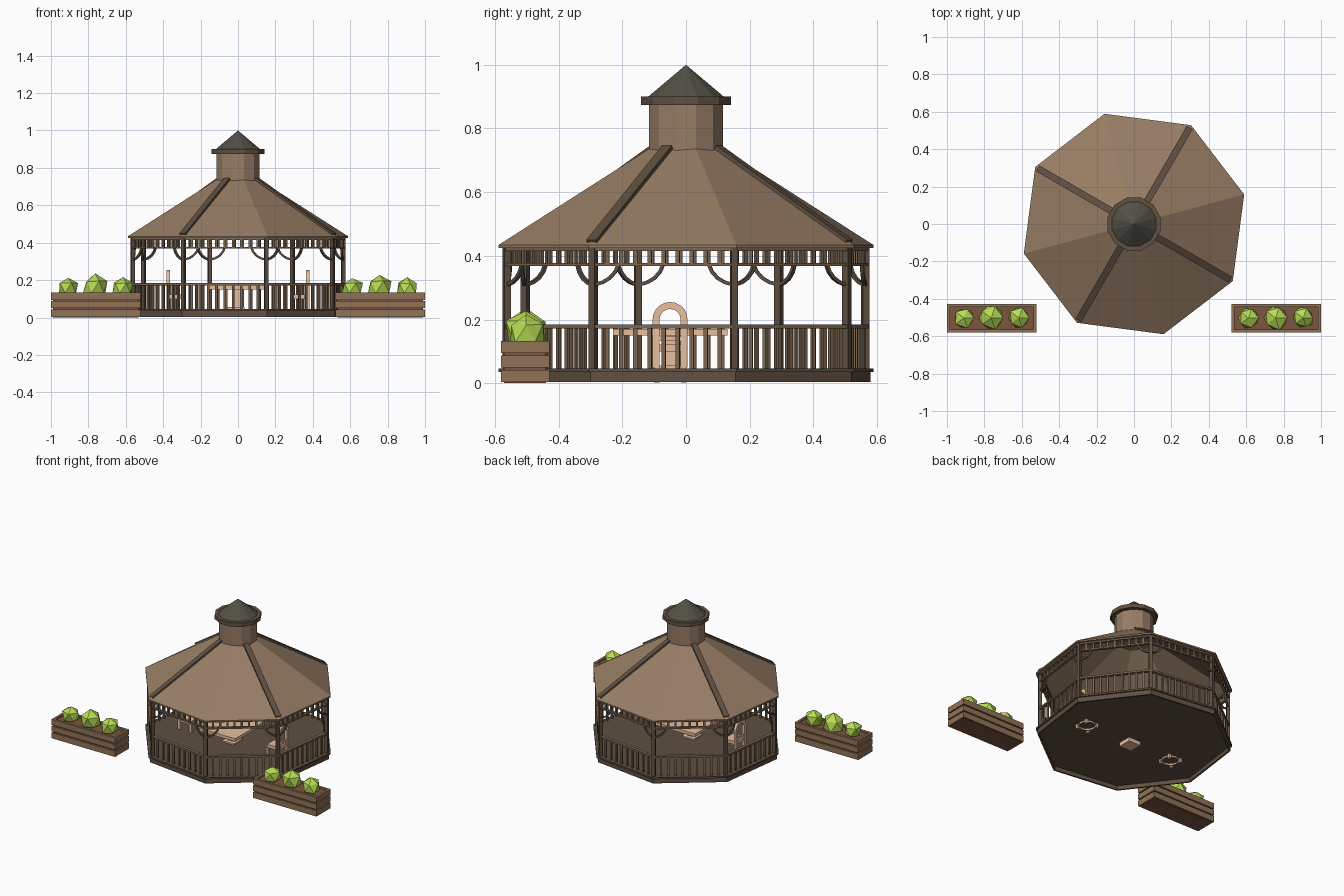
import bpy, bmesh, random
from math import sin, cos, pi, radians
from mathutils import Vector

if "Cube" in bpy.data.objects:
    bpy.data.objects.remove(bpy.data.objects["Cube"])

random.seed(4)


def material(name, r, g, b):
    m = bpy.data.materials.new(name)
    m.diffuse_color = (r, g, b, 1)
    m.use_nodes = True
    m.node_tree.nodes["Principled BSDF"].inputs["Base Color"].default_value = m.diffuse_color
    return m


ROOF = material("roof_brown", 0.31, 0.205, 0.13)
DARK = material("dark_timber", 0.115, 0.08, 0.053)
FRAME = material("rail_timber", 0.20, 0.135, 0.085)
CAP = material("cap_grey", 0.085, 0.08, 0.06)
PALE = material("pale_wood", 0.80, 0.52, 0.34)
CRATE = material("planter_wood", 0.28, 0.17, 0.095)
SOIL = material("soil", 0.20, 0.09, 0.05)
LEAF = material("leaf_green", 0.48, 0.72, 0.09)


def finish(name, bm, mat):
    bmesh.ops.recalc_face_normals(bm, faces=bm.faces)
    mesh = bpy.data.meshes.new(name)
    bm.to_mesh(mesh)
    bm.free()
    ob = bpy.data.objects.new(name, mesh)
    mesh.materials.append(mat)
    bpy.context.collection.objects.link(ob)
    return ob


def corner(k, r, z=0.0, n=8):
    a = radians(15) + 2 * pi * k / n
    return Vector((r * cos(a), r * sin(a), z))


def lathe(name, profile, mat, sides=8):
    """Polygonal body through a closed (radius, z) profile; radius 0 is a pole."""
    bm = bmesh.new()
    rings = [[bm.verts.new(corner(k, r, z, sides)) for k in range(sides)] for r, z in profile]
    n = len(rings)
    for i in range(n):
        a, b = rings[i], rings[(i + 1) % n]
        if profile[i][0] == 0 and profile[(i + 1) % n][0] == 0:
            continue
        for k in range(sides):
            bm.faces.new((a[k], a[(k + 1) % sides], b[(k + 1) % sides], b[k]))
    bmesh.ops.remove_doubles(bm, verts=bm.verts, dist=1e-5)
    return finish(name, bm, mat)


def sweep(bm, pts, side, w, h, closed=False):
    """Rectangular section along a path: w along side, h across it."""
    pts = [Vector(p) for p in pts]
    side = Vector(side).normalized()
    n, rings = len(pts), []
    for i, p in enumerate(pts):
        nxt = pts[(i + 1) % n] if closed else pts[min(i + 1, n - 1)]
        prv = pts[i - 1] if closed else pts[max(i - 1, 0)]
        up = (nxt - prv).normalized().cross(side)
        rings.append([bm.verts.new(p + side * w / 2 * s + up * h / 2 * u)
                      for s, u in ((-1, -1), (1, -1), (1, 1), (-1, 1))])
    for i in range(n if closed else n - 1):
        a, b = rings[i], rings[(i + 1) % n]
        for j in range(4):
            bm.faces.new((a[j], a[(j + 1) % 4], b[(j + 1) % 4], b[j]))
    if not closed:
        bm.faces.new(rings[0])
        bm.faces.new(rings[-1])


def box(bm, x0, x1, y0, y1, z0, z1):
    x, y = (x0 + x1) / 2, (y0 + y1) / 2
    sweep(bm, [(x, y, z0), (x, y, z1)], (1, 0, 0), x1 - x0, y1 - y0)


# Platform (open underneath) and its overhanging floor edge
lathe("platform", [(0, 0.03), (0.588, 0.03), (0.588, 0.003), (0.6, 0.003), (0.6, 0.036), (0, 0.036)], DARK)
lathe("floor_edge", [(0, 0.035), (0.61, 0.035), (0.61, 0.046), (0, 0.046)], DARK)

# Roof shell, cupola drum, cap rim and pointed cap
lathe("roof", [(0.61, 0.424), (0.61, 0.434), (0.122, 0.735), (0.122, 0.721), (0.595, 0.424)], ROOF)
lathe("cupola", [(0, 0.725), (0.12, 0.725), (0.12, 0.876), (0, 0.876)], ROOF, 12)
lathe("cap_rim", [(0, 0.874), (0.146, 0.874), (0.146, 0.901), (0, 0.901)], DARK, 12)
lathe("cap_roof", [(0, 0.9), (0.123, 0.9), (0, 1.0)], CAP, 12)

# Ridge beams on every other hip
bm = bmesh.new()
for k in (1, 3, 5, 7):
    sweep(bm, [corner(k, 0.59, 0.442), corner(k, 0.115, 0.738)], corner(k + 2, 1), 0.036, 0.02)
finish("ridge_beams", bm, DARK)

# Corner posts
R = 0.583
bm = bmesh.new()
for k in range(8):
    sweep(bm, [corner(k, R, 0.04), corner(k, R, 0.434)], corner(k + 2, 1), 0.021, 0.021)
finish("posts", bm, DARK)

# Railings, upper frieze and curved brackets on each side
rails, spindles, brackets = bmesh.new(), bmesh.new(), bmesh.new()
UP = Vector((0, 0, 1))
for k in range(8):
    a, b = corner(k, R), corner(k + 1, R)
    along = (b - a).normalized()
    out = along.cross(UP)
    for z, h, w in ((0.178, 0.012, 0.022), (0.373, 0.01, 0.018), (0.421, 0.012, 0.02)):
        sweep(rails, [a + UP * z, b + UP * z], out, w, h)
    for i in range(1, 10):
        p = a.lerp(b, i / 10)
        sweep(spindles, [p + UP * 0.044, p + UP * 0.175], out, 0.01, 0.013)
        sweep(spindles, [p + UP * 0.375, p + UP * 0.418], out, 0.01, 0.013)
    for base, d in ((a, along), (b, -along)):
        path = [base + d * x + UP * z for x, z in
                ((0.006, 0.31), (0.03, 0.317), (0.052, 0.33), (0.07, 0.35), (0.08, 0.373))]
        sweep(brackets, path, out, 0.012, 0.011)
finish("rails", rails, FRAME)
finish("spindles", spindles, FRAME)
finish("brackets", brackets, DARK)

# Pedestal table
TX, TY = -0.01, -0.05
bm = bmesh.new()
box(bm, TX - 0.15, TX + 0.15, TY - 0.18, TY + 0.18, 0.15, 0.17)
box(bm, TX - 0.02, TX + 0.02, TY - 0.02, TY + 0.02, 0.02, 0.152)
box(bm, TX - 0.045, TX + 0.045, TY - 0.045, TY + 0.045, 0.004, 0.055)
finish("table", bm, PALE)


# Chairs with an arched back, facing the table from both ends
def chair(name, s):
    bm = bmesh.new()
    bx, hw = s * 0.373, 0.044
    arch = [(bx, TY - hw, 0.05), (bx, TY - hw, 0.2)]
    arch += [(bx, TY - hw * cos(pi * i / 10), 0.2 + hw * sin(pi * i / 10)) for i in range(1, 10)]
    arch += [(bx, TY + hw, 0.2), (bx, TY + hw, 0.05)]
    sweep(bm, arch, (1, 0, 0), 0.018, 0.022)
    sweep(bm, [(bx, TY - 0.04, 0.14), (bx, TY + 0.04, 0.14)], (1, 0, 0), 0.01, 0.014)
    cx = s * 0.332
    box(bm, cx - 0.045, cx + 0.045, TY - 0.048, TY + 0.048, 0.1, 0.122)
    for dx in (-0.042, 0.042):
        for dy in (-0.042, 0.042):
            box(bm, cx + dx - 0.008, cx + dx + 0.008, TY + dy - 0.008, TY + dy + 0.008, 0.002, 0.102)
    ring = [(cx + 0.052 * cos(pi * i / 6), TY + 0.052 * sin(pi * i / 6), 0.02) for i in range(12)]
    sweep(bm, ring, (0, 0, 1), 0.01, 0.01, closed=True)
    finish(name, bm, PALE)


chair("chair_left", -1)
chair("chair_right", 1)


# Slatted planters with faceted shrubs
def planter(label, cx):
    cy, hx, hy = -0.505, 0.239, 0.076
    bm = bmesh.new()
    for z0, z1 in ((0.003, 0.042), (0.05, 0.087), (0.095, 0.133)):
        z, w, t = (z0 + z1) / 2, z1 - z0, 0.016
        for s in (-1, 1):
            y, x = cy + s * (hy - t / 2), cx + s * (hx - t / 2)
            sweep(bm, [(cx - hx, y, z), (cx + hx, y, z)], (0, 0, 1), w, t)
            sweep(bm, [(x, cy - hy + t, z), (x, cy + hy - t, z)], (0, 0, 1), w, t)
    finish("planter_slats_" + label, bm, CRATE)
    bm = bmesh.new()
    box(bm, cx - hx + 0.01, cx + hx - 0.01, cy - hy + 0.01, cy + hy - 0.01, 0.0, 0.122)
    finish("planter_soil_" + label, bm, SOIL)
    for i, (dx, r, zc) in enumerate(((-0.148, 0.058, 0.157), (-0.003, 0.068, 0.162), (0.145, 0.06, 0.157))):
        bm = bmesh.new()
        bmesh.ops.create_icosphere(bm, subdivisions=1, radius=r)
        for v in bm.verts:
            v.co *= random.uniform(0.9, 1.12)
            v.co += Vector((cx + dx, cy + 0.003, zc))
        finish(f"shrub_{label}_{i + 1}", bm, LEAF)


planter("left", -0.76)
planter("right", 0.76)
